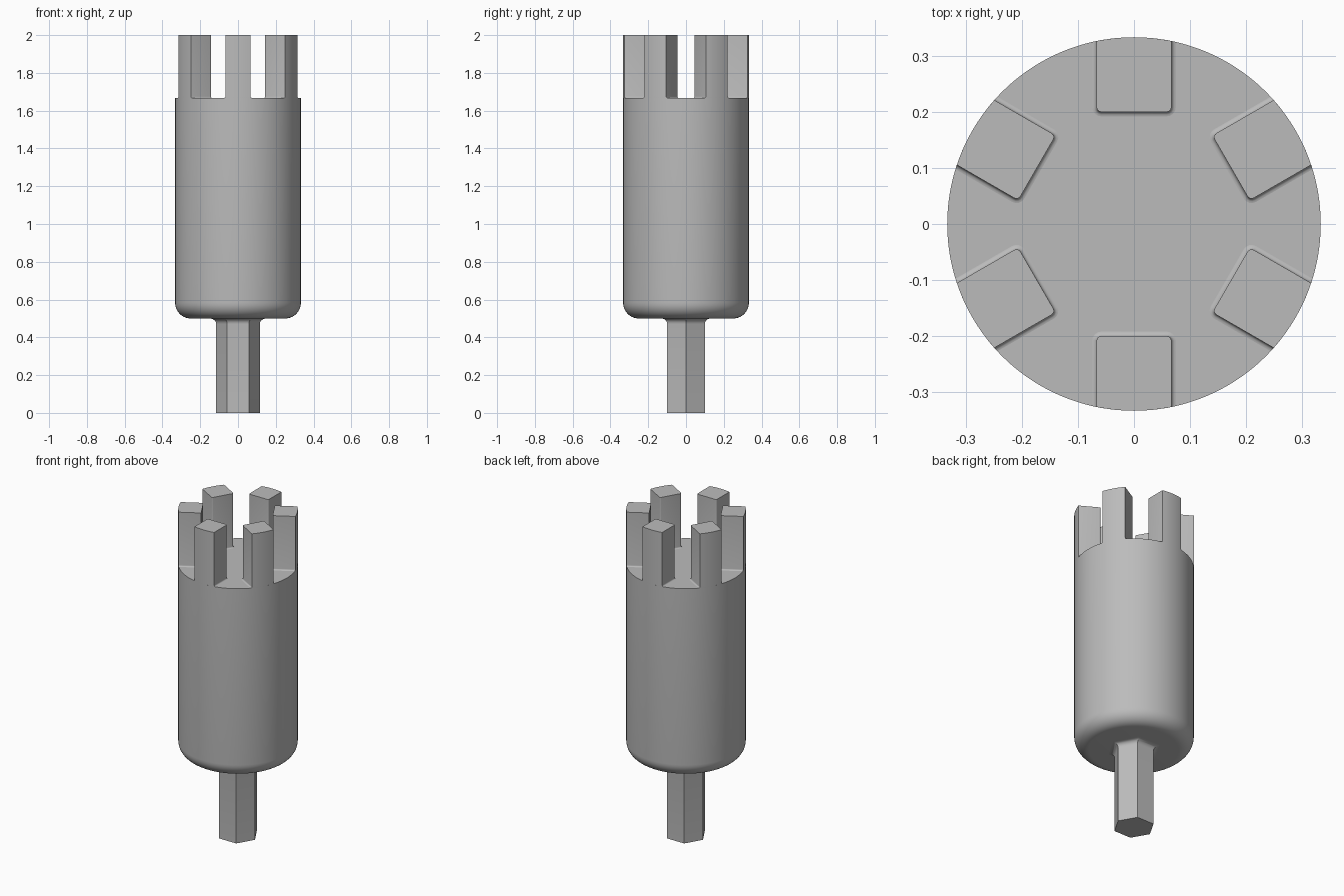
import bpy, bmesh, math
from math import sin, cos, pi, radians

cube = bpy.data.objects.get("Cube")
if cube:
    bpy.data.objects.remove(cube, do_unlink=True)

R, TOP, BASE, SHOULDER = 0.333, 2.0, 0.5, 1.667

grey = bpy.data.materials.new("plain grey")
grey.use_nodes = True
colour = (0.5, 0.5, 0.5, 1)
grey.diffuse_color = colour
grey.node_tree.nodes["Principled BSDF"].inputs["Base Color"].default_value = colour


def loft(name, rings, cap_start=True, cap_end=True, angle=30):
    """Skin a stack of rings that all have the same point count."""
    bm = bmesh.new()
    loops = [[bm.verts.new(p) for p in ring] for ring in rings]
    n = len(loops[0])
    for a, b in zip(loops, loops[1:]):
        for i in range(n):
            j = (i + 1) % n
            bm.faces.new((a[i], a[j], b[j], b[i]))
    if cap_start:
        bm.faces.new(loops[0][::-1])
    if cap_end:
        bm.faces.new(loops[-1])
    mesh = bpy.data.meshes.new(name)
    bm.to_mesh(mesh)
    bm.free()
    mesh.materials.append(grey)
    obj = bpy.data.objects.new(name, mesh)
    bpy.context.collection.objects.link(obj)
    bpy.ops.object.select_all(action="DESELECT")
    obj.select_set(True)
    bpy.context.view_layer.objects.active = obj
    bpy.ops.object.shade_smooth_by_angle(angle=radians(angle))
    return obj


def circle(r, z, n):
    return [(r * cos(2 * pi * i / n), r * sin(2 * pi * i / n), z) for i in range(n)]


def flare(size, steps=6):
    """(outward growth, distance from the wall) pairs of a concave fillet."""
    arc = [i * pi / 2 / steps for i in range(steps + 1)]
    return [(size * (1 - sin(t)), size * (1 - cos(t))) for t in arc]


# Round body with a rolled lower edge
fillet = 0.083
profile = [(R - fillet + fillet * sin(t), BASE + fillet * (1 - cos(t)))
           for t in (i * pi / 2 / 10 for i in range(11))]
profile.append((R, SHOULDER))
loft("body", [circle(r, z, 144) for r, z in profile])

# Hexagonal shank, flaring where it meets the body
hexagon = 0.1 / cos(pi / 6)
shank = [circle(hexagon, 0, 6)]
shank += [circle(hexagon + g / cos(pi / 6), BASE - d, 6) for g, d in reversed(flare(0.03))]
loft("hex_shank", shank, cap_end=False)


# Prongs: curved outside, softened inner corners, small fillet at the foot
def prong_ring(turn, grow, z):
    half, inner, r = 0.0667 + grow, 0.2 - grow, 0.008 + grow
    pts = []
    for side, start in ((1, pi / 2), (-1, pi)):
        for k in range(5):
            t = start + k * pi / 8
            pts.append((inner + r + r * cos(t), side * (half - r) + r * sin(t)))
    edge = math.asin(half / R)
    pts += [(R * cos(t), R * sin(t)) for t in (edge * (i / 4 - 1) for i in range(9))]
    c, s = cos(turn), sin(turn)
    return [(x * c - y * s, x * s + y * c, z) for x, y in pts]


for k in range(6):
    turn = radians(30 + 60 * k)
    rings = [prong_ring(turn, g, SHOULDER + d) for g, d in flare(0.008, 4)]
    rings.append(prong_ring(turn, 0, TOP))
    loft(f"prong_{k + 1}", rings, cap_start=False)
